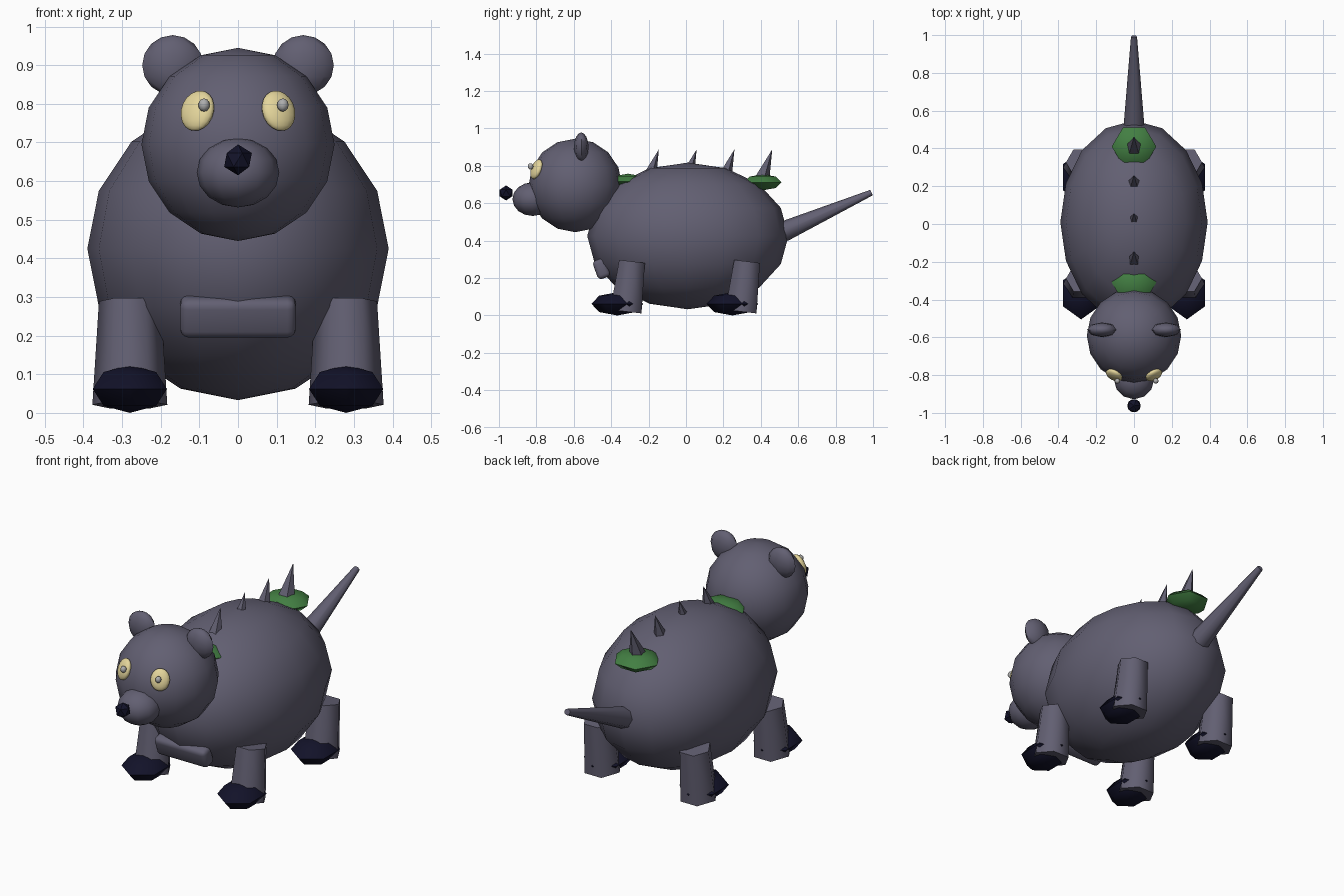
import bpy, bmesh, math
from mathutils import Matrix, Vector, Euler

if "Cube" in bpy.data.objects:
    bpy.data.objects.remove(bpy.data.objects["Cube"])


def material(name, r, g, b):
    m = bpy.data.materials.new(name)
    m.diffuse_color = (r, g, b, 1)
    m.use_nodes = True
    m.node_tree.nodes["Principled BSDF"].inputs["Base Color"].default_value = m.diffuse_color
    return m


GREY = material("slate grey", 0.122, 0.115, 0.168)
NAVY = material("dark navy", 0.006, 0.006, 0.022)
CREAM = material("cream", 0.78, 0.67, 0.33)
GREEN = material("leaf green", 0.055, 0.21, 0.055)
SILVER = material("silver grey", 0.42, 0.42, 0.42)


def finish(name, bm, mat, loc, rot=(0, 0, 0), angle=65):
    mesh = bpy.data.meshes.new(name)
    bm.to_mesh(mesh)
    bm.free()
    mesh.materials.append(mat)
    ob = bpy.data.objects.new(name, mesh)
    bpy.context.collection.objects.link(ob)
    ob.location = loc
    ob.rotation_euler = rot
    bpy.ops.object.select_all(action='DESELECT')
    ob.select_set(True)
    bpy.context.view_layer.objects.active = ob
    bpy.ops.object.shade_smooth_by_angle(angle=math.radians(angle))
    return ob


def ellipsoid(name, mat, loc, radii, segs=16, rings=8, rot=(0, 0, 0), turn=0, angle=65):
    bm = bmesh.new()
    bmesh.ops.create_uvsphere(bm, u_segments=segs, v_segments=rings, radius=1)
    bm.transform(Matrix.Diagonal((*radii, 1)) @ Matrix.Rotation(turn, 4, 'Z'))
    return finish(name, bm, mat, loc, rot, angle)


def cone(name, mat, loc, r1, r2, length, sides, rot, turn=0, angle=65):
    """Cone or tapered tube, origin at the middle of its length."""
    bm = bmesh.new()
    bmesh.ops.create_cone(bm, cap_ends=True, segments=sides, radius1=r1, radius2=r2, depth=length)
    bm.transform(Matrix.Rotation(turn, 4, 'Z'))
    return finish(name, bm, mat, loc, rot, angle)


# Body, head and snout
HEAD = Vector((0, -0.592, 0.695))
ellipsoid("body", GREY, (0, 0.01, 0.425), (0.39, 0.538, 0.392))
ellipsoid("head", GREY, HEAD, (0.25, 0.25, 0.25))
ellipsoid("snout", GREY, (0, -0.82, 0.622), (0.107, 0.108, 0.09), 12, 8)

# Nose
bm = bmesh.new()
bmesh.ops.create_icosphere(bm, subdivisions=1, radius=0.04)
finish("nose", bm, NAVY, (0, -0.962, 0.655), angle=30)

# Pouch bump on the lower chest
bm = bmesh.new()
bmesh.ops.create_cube(bm, size=1)
bm.transform(Matrix.Diagonal((0.30, 0.07, 0.105, 1)))
bmesh.ops.bevel(bm, geom=bm.edges[:], offset=0.022, segments=3, profile=0.5, affect='EDGES')
finish("chest_pouch", bm, GREY, (0, -0.452, 0.25), (math.radians(20), 0, 0))

for side, s in (("left", 1), ("right", -1)):
    # Ears
    ellipsoid(side + "_ear", GREY, (s * 0.169, -0.56, 0.9), (0.079, 0.039, 0.078), 8, 8)

    # Eyes, lying flat on the head
    spot = Vector((s * 0.105, -0.80, 0.782))
    out = (spot - HEAD).normalized()
    tilt = math.asin(out.z)
    yaw = math.atan2(out.x, -out.y)
    ellipsoid(side + "_eye", CREAM, spot, (0.047, 0.022, 0.055), 16, 10,
              Euler((-tilt, 0, yaw)))
    ellipsoid(side + "_eye_glint", SILVER, (s * 0.102 + 0.014, -0.831, 0.797),
              (0.015, 0.015, 0.017), 8, 6)

    # Legs and feet
    for end, y in (("front", -0.305), ("rear", 0.31)):
        cone(f"{end}_{side}_leg", GREY, (s * 0.28, y, 0.155), 0.097, 0.08, 0.27, 6,
             (math.radians(-7), 0, 0), math.radians(30))
        ellipsoid(f"{end}_{side}_foot", NAVY, (s * 0.28, y - 0.062, 0.062),
                  (0.111, 0.138, 0.062), 6, 4)

# Green patches on the back
for name, y, z in (("front_patch", -0.31, 0.715), ("rear_patch", 0.41, 0.712)):
    ellipsoid(name, GREEN, (0, y, z), (0.118, 0.115, 0.043), 6, 4, turn=math.radians(30))

# Row of back spikes, leaning towards the tail
LEAN = math.radians(-20)
for i in range(4):
    tip = Vector((0, -0.145 + 0.202 * i, 0.888))
    axis = Vector((0, math.sin(-LEAN), math.cos(LEAN)))
    cone(f"back_spike_{i + 1}", GREY, tip - axis * 0.1, 0.052, 0, 0.2, 5, (LEAN, 0, 0), angle=30)

# Tail
base, tip = Vector((0, 0.52, 0.448)), Vector((0, 0.992, 0.657))
d = tip - base
cone("tail", GREY, (base + tip) / 2, 0.055, 0.016, d.length, 8,
     (-math.atan2(d.y, d.z), 0, 0))
